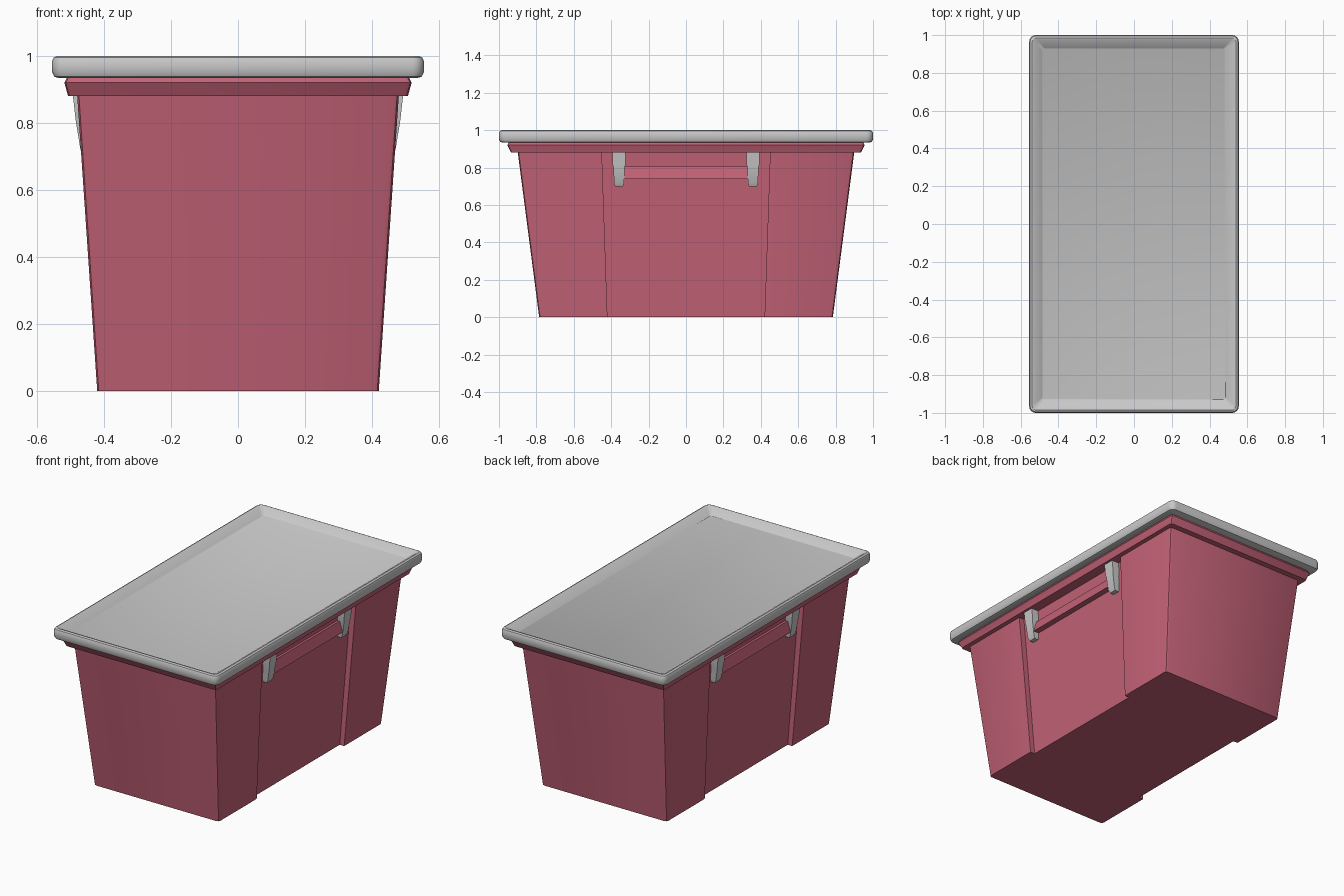
import bpy, bmesh, math

if "Cube" in bpy.data.objects:
    bpy.data.objects.remove(bpy.data.objects["Cube"])


def material(name, color):
    m = bpy.data.materials.new(name)
    m.use_nodes = True
    m.diffuse_color = (*color, 1)
    bsdf = m.node_tree.nodes["Principled BSDF"]
    bsdf.inputs["Base Color"].default_value = (*color, 1)
    bsdf.inputs["Roughness"].default_value = 0.6
    return m


pink = material("rose plastic", (0.54, 0.12, 0.18))
grey = material("light grey plastic", (0.58, 0.58, 0.58))


def outline(hx, hy, r, segs=2, notch=None):
    """Rounded rectangle, with an optional side notch (half length, depth)."""
    pts = []
    for quarter, (sx, sy) in enumerate([(1, 1), (-1, 1), (-1, -1), (1, -1)]):
        for i in range(segs + 1):
            a = math.pi / 2 * (quarter + i / segs)
            pts.append((sx * (hx - r) + r * math.cos(a),
                        sy * (hy - r) + r * math.sin(a)))
        if notch and quarter in (1, 3):
            n, d = notch
            pts += [(sx * x, sy * y) for x, y in
                    [(hx, n), (hx - d, n), (hx - d, -n), (hx, -n)]]
    return pts


def loft(name, rings, mat):
    """Skin a stack of (outline, z) rings and cap both ends."""
    bm = bmesh.new()
    loops = [[bm.verts.new((x, y, z)) for x, y in pts] for pts, z in rings]
    for a, b in zip(loops, loops[1:]):
        for i in range(len(a)):
            j = (i + 1) % len(a)
            bm.faces.new((a[i], a[j], b[j], b[i]))
    bm.faces.new(loops[0][::-1])
    bm.faces.new(loops[-1])
    bmesh.ops.recalc_face_normals(bm, faces=bm.faces)
    mesh = bpy.data.meshes.new(name)
    bm.to_mesh(mesh)
    bm.free()
    mesh.materials.append(mat)
    obj = bpy.data.objects.new(name, mesh)
    bpy.context.collection.objects.link(obj)
    bpy.ops.object.select_all(action='DESELECT')
    obj.select_set(True)
    bpy.context.view_layer.objects.active = obj
    bpy.ops.object.shade_smooth_by_angle(angle=math.radians(30))
    return obj


def box_ring(x0, x1, y, half):
    return [(x0, y - half), (x1, y - half), (x1, y + half), (x0, y + half)]


# Tapered tub with a recessed panel on each long side
loft("tub", [
    (outline(0.42, 0.785, 0.016, notch=(0.42, 0.03)), 0),
    (outline(0.48, 0.90, 0.018, notch=(0.45, 0.035)), 0.885),
], pink)

# Flared collar under the lid
loft("collar", [
    (outline(0.507, 0.935, 0.015), 0.88),
    (outline(0.518, 0.955, 0.015), 0.92),
    (outline(0.508, 0.945, 0.015), 0.94),
], pink)

# Lid with rounded edge and sunken top
loft("lid", [(outline(hx, hx + 0.445, r, segs=4), z) for hx, r, z in [
    (0.535, 0.025, 0.934), (0.548, 0.03, 0.938), (0.555, 0.035, 0.952),
    (0.555, 0.035, 0.983), (0.550, 0.03, 0.995), (0.540, 0.025, 1.0),
    (0.528, 0.02, 0.997), (0.485, 0.012, 0.965)]], grey)

# Handle bar and its two brackets on each long side
for side, s in (("left", 1), ("right", -1)):
    loft(side + "_handle_bar", [
        (box_ring(s * 0.41, s * 0.472, 0, 0.34), 0.74),
        (box_ring(s * 0.41, s * 0.455, 0, 0.34), 0.805),
    ], pink)
    for end, y in (("front", -0.358), ("back", 0.358)):
        loft(f"{side}_{end}_bracket", [
            (box_ring(s * 0.42, s * x, y, half), z) for x, half, z in
            [(0.460, 0.022, 0.70), (0.470, 0.027, 0.72),
             (0.483, 0.030, 0.80), (0.485, 0.034, 0.815),
             (0.493, 0.034, 0.885)]], grey)
